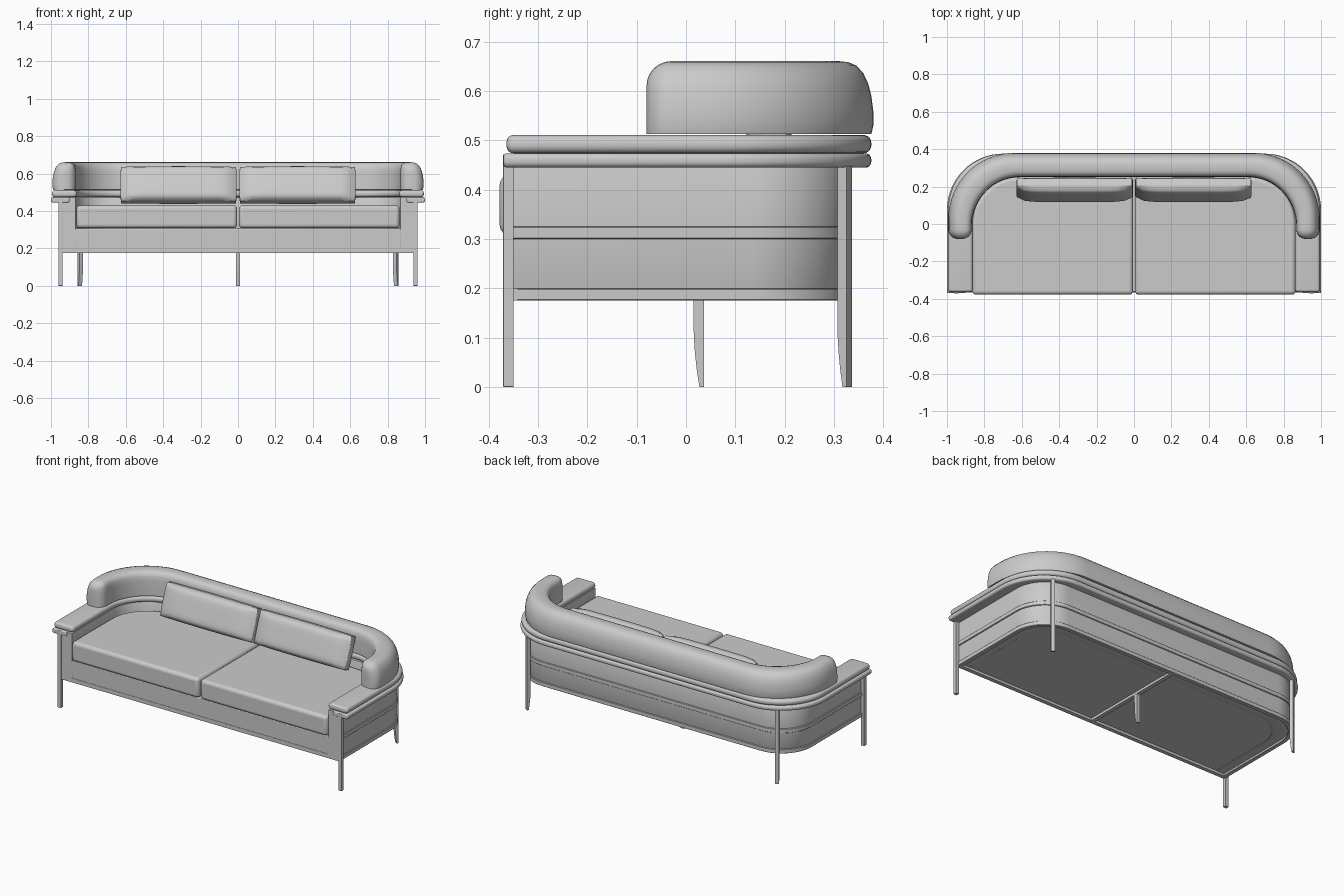
import bpy, bmesh, math
from mathutils import Matrix

if "Cube" in bpy.data.objects:
    bpy.data.objects.remove(bpy.data.objects["Cube"])


def finish(name, verts, faces, bevel=0, seg=3, angle=35):
    me = bpy.data.meshes.new(name)
    me.from_pydata(verts, [], faces)
    bm = bmesh.new()
    bm.from_mesh(me)
    bmesh.ops.recalc_face_normals(bm, faces=bm.faces)
    bm.to_mesh(me)
    bm.free()
    ob = bpy.data.objects.new(name, me)
    bpy.context.collection.objects.link(ob)
    if bevel:
        m = ob.modifiers.new("Bevel", 'BEVEL')
        m.width, m.segments = bevel, seg
        m.limit_method, m.angle_limit = 'ANGLE', math.radians(40)
    bpy.ops.object.select_all(action='DESELECT')
    ob.select_set(True)
    bpy.context.view_layer.objects.active = ob
    bpy.ops.object.shade_smooth_by_angle(angle=math.radians(angle))
    return ob


def u_path(hx, back, r, front, n=16):
    """Right front -> round the back corners -> left front."""
    arc = [(hx - r + r * math.cos(i / n * math.pi / 2),
            back - r + r * math.sin(i / n * math.pi / 2)) for i in range(n + 1)]
    right = [(hx, front)] + arc
    return right + [(-x, y) for x, y in reversed(right)]


def rounded(w, z0, z1, r, n=5):
    """Rounded rectangle as (0 outer .. 1 inner, z)."""
    pts = []
    for cx, cz, a0 in ((r, z0 + r, 180), (w - r, z0 + r, 270), (w - r, z1 - r, 0), (r, z1 - r, 90)):
        for i in range(n + 1):
            a = math.radians(a0 + 90 * i / n)
            pts.append(((cx + r * math.cos(a)) / w, cz + r * math.sin(a)))
    return pts


def sweep(name, outer, inner, profile, cap_r=0, w=0.13, z_hold=0.5, angle=35):
    """Sweep a section between two U paths, with optionally rounded front ends."""
    zs = [z for _, z in profile]
    h, zc = max(zs) - min(zs), min(zs) + z_hold * (max(zs) - min(zs))
    st = [(o, i, 0, 0) for o, i in zip(outer, inner)]
    if cap_r:
        steps = [math.radians(a) for a in (15, 30, 45, 60, 75, 90)]
        caps = [(cap_r * math.sin(a), cap_r * (1 - math.cos(a))) for a in steps]
        first, last = st[0], st[-1]
        st = ([(first[0], first[1], a, d) for a, d in reversed(caps)] + st
              + [(last[0], last[1], a, d) for a, d in caps])
    verts, n = [], len(profile)
    for o, i, adv, d in st:
        k, kz = 1 - 2 * d / w, 1 - d / h * (1 if z_hold == 0 else 2)
        for t, z in profile:
            t = 0.5 + (t - 0.5) * k
            verts.append((o[0] + (i[0] - o[0]) * t, o[1] + (i[1] - o[1]) * t - adv, zc + (z - zc) * kz))
    faces = [(s * n + j, s * n + (j + 1) % n, (s + 1) * n + (j + 1) % n, (s + 1) * n + j)
             for s in range(len(st) - 1) for j in range(n)]
    faces += [tuple(range(n)), tuple(range(len(verts) - n, len(verts)))]
    return finish(name, verts, faces, angle=angle)


def prism(name, pts, z0, z1, bevel=0, seg=3):
    n = len(pts)
    verts = [(x, y, z) for z in (z0, z1) for x, y in pts]
    faces = [tuple(range(n)), tuple(range(n, 2 * n))]
    faces += [(i, (i + 1) % n, n + (i + 1) % n, n + i) for i in range(n)]
    return finish(name, verts, faces, bevel, seg)


def box(name, x0, x1, y0, y1, z0, z1, bevel=0):
    return prism(name, [(x0, y0), (x1, y0), (x1, y1), (x0, y1)], z0, z1, bevel)


def blade_leg(name, x, y, turn, top, depth, width=0.022):
    """Leg whose inner edge curves in towards the foot."""
    side = [(depth / 2, 0), (depth / 2, top), (-depth / 2, top)]
    side += [(-depth / 2 + 0.55 * depth * (1 - z / 0.14) ** 2, z) for z in (0.14, 0.1, 0.07, 0.035, 0)]
    n = len(side)
    c, s = math.cos(turn), math.sin(turn)
    verts = [(x + u * c - d * s, y + u * s + d * c, z) for u in (-width / 2, width / 2) for d, z in side]
    faces = [tuple(range(n)), tuple(range(n, 2 * n))]
    faces += [(i, (i + 1) % n, n + (i + 1) % n, n + i) for i in range(n)]
    return finish(name, verts, faces)


# Upholstered shell around the sides and back
sweep("shell", u_path(.938, .331, .2, -.366), u_path(.868, .25, .2, -.366), rounded(.07, .188, .472, .003, 2))

# Thin frame rails around the shell
for name, z in (("bottom_rail", .175), ("middle_rail", .3)):
    sweep(name, u_path(.945, .337, .206, -.36), u_path(.92, .312, .181, -.36), rounded(.025, z, z + .025, .002, 1))
box("front_rail", -.945, .945, -.366, -.342, .175, .2)
box("cross_rail", -.012, .012, -.35, .325, .175, .195)

# Arm rail and padded arm top
sweep("arm_rail", u_path(1.0, .376, .3, -.364), u_path(.9, .28, .23, -.364), rounded(.1, .445, .474, .012), .006, .1)
sweep("arm_pad", u_path(.994, .376, .3, -.35), u_path(.862, .25, .25, -.35), rounded(.13, .474, .511, .016), .014)

# Curved back bolster
bolster = [(1, .515), (.03, .513), (0, .53), (0, .56), (.03, .59), (.08, .615), (.16, .637), (.27, .652),
           (.4, .659), (.55, .661), (.75, .66), (.87, .655), (.94, .645), (.98, .63), (1, .605)]
sweep("back_bolster", u_path(.992, .38, .35, -.03), u_path(.868, .252, .26, -.03), bolster, .05, .125, 0, 50)

# Seat base
prism("seat_base", u_path(.87, .255, .2, -.364), .19, .306, .004, 2)

# Seat cushions
for side, sx in (("right", 1), ("left", -1)):
    half = [p for p in u_path(.864, .252, .25, -.378) if p[0] > 0] + [(.005, .252), (.005, -.378)]
    prism("seat_cushion_" + side, [(sx * x, y) for x, y in half], .308, .43, .02, 4)


# Leaning back pillows
def pillow(name, cx):
    bm = bmesh.new()
    bmesh.ops.create_cube(bm, size=2)
    bmesh.ops.subdivide_edges(bm, edges=bm.edges[:], cuts=15, use_grid_fill=True)
    for v in bm.verts:
        u, d, h = v.co
        puff = math.sqrt(max(0, (1 - abs(u) ** 6) * (1 - abs(h) ** 6)))
        thick = .052 * (.3 + .7 * puff) if d < 0 else .034 * (.7 + .3 * puff)
        v.co = (u * .311 * (1 - .01 * h * h), d * thick, h * .1 * (1 - .03 * u * u))
    bm.transform(Matrix.Translation((cx, .188, .54)) @ Matrix.Rotation(math.radians(-20), 4, 'X'))
    verts = [v.co[:] for v in bm.verts]
    bm.verts.index_update()
    faces = [[v.index for v in f.verts] for f in bm.faces]
    bm.free()
    finish(name, verts, faces, .008, 2, 50)


pillow("back_pillow_right", .318)
pillow("back_pillow_left", -.318)

# Legs
for side, sx in (("right", 1), ("left", -1)):
    box("front_leg_" + side, sx * .95 - .011, sx * .95 + .011, -.371, -.35, 0, .472, .001)
    blade_leg("back_leg_" + side, sx * .843, .322, -sx * math.radians(30), .45, .022)
blade_leg("middle_leg", 0, .026, 0, .178, .022)
